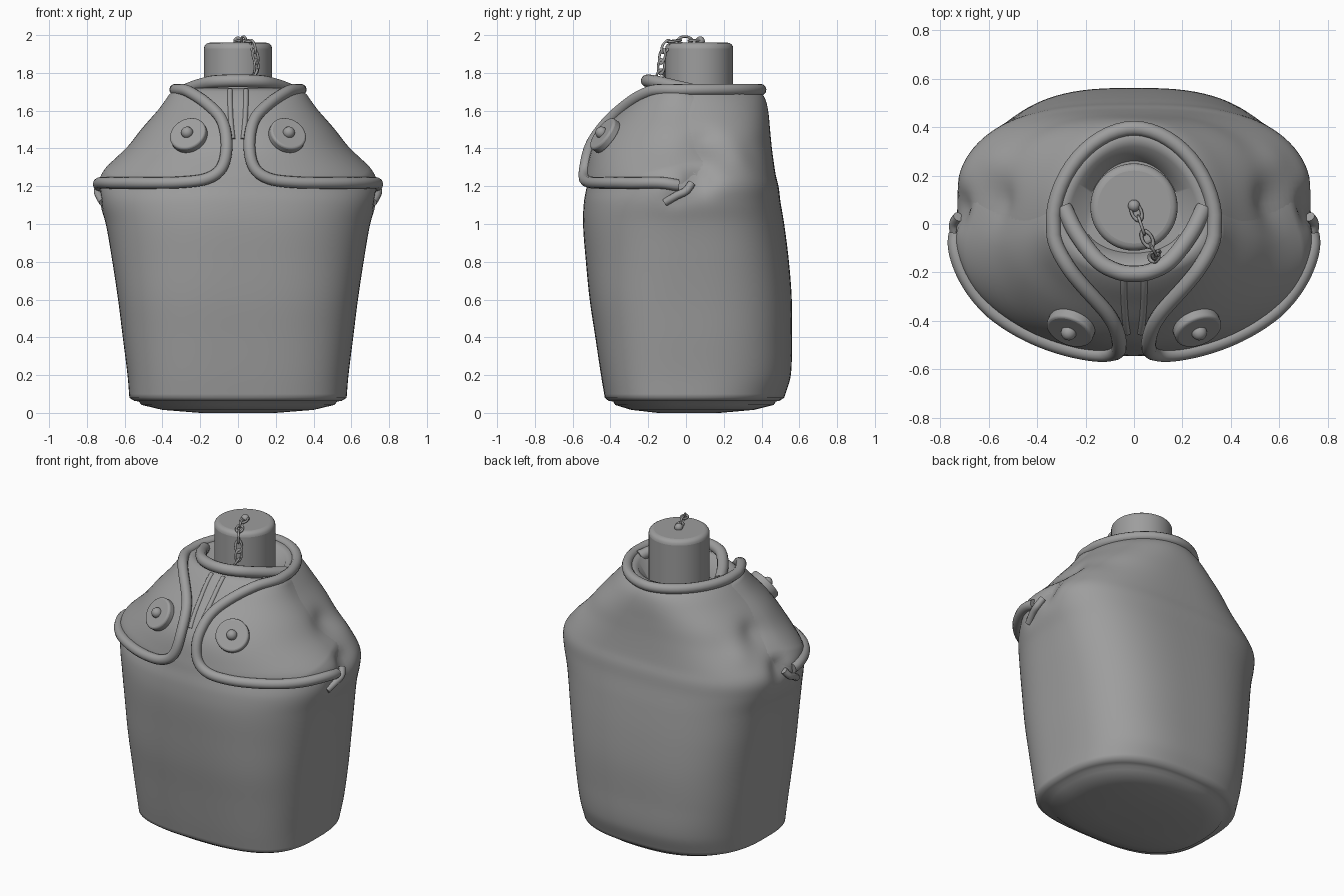
import bpy, bmesh, math
from mathutils import Vector, Matrix

if "Cube" in bpy.data.objects:
    bpy.data.objects.remove(bpy.data.objects["Cube"])

grey = bpy.data.materials.new("canvas_grey")
grey.diffuse_color = (0.34, 0.34, 0.34, 1)
grey.use_nodes = True
grey.node_tree.nodes["Principled BSDF"].inputs["Base Color"].default_value = grey.diffuse_color

# Cover sections: z, half width, front depth, back depth, front and back roundness
KEYS = [
    (.08, .575, .43, .52, 3.0, 2.6), (.20, .585, .45, .555, 3.0, 2.7),
    (.40, .61, .48, .56, 2.9, 2.8), (.60, .635, .51, .56, 2.8, 2.8),
    (.80, .665, .53, .545, 2.6, 2.8), (1.0, .70, .545, .52, 2.4, 2.8),
    (1.12, .735, .54, .50, 2.2, 2.8), (1.2, .745, .525, .49, 2, 2.8),
    (1.26, .72, .515, .475, 2, 2.8), (1.4, .59, .48, .455, 2, 2.7),
    (1.5, .51, .415, .445, 2, 2.6), (1.6, .42, .325, .435, 2, 2.3),
    (1.66, .37, .27, .42, 2, 2.1), (1.7, .335, .225, .395, 2, 1.9),
    (1.72, .31, .195, .365, 2, 1.8)]
# Soft dents and bulges: centre, radius, depth
DENTS = [((.74, .07, 1.24), .08, .05), ((.56, .10, 1.43), .09, .035),
         ((.60, .28, 1.40), .09, -.02), ((.73, -.06, 1.14), .05, .015)]


def section(z):
    z = min(max(z, KEYS[0][0]), KEYS[-1][0])
    i = max(k for k in range(len(KEYS) - 1) if KEYS[k][0] <= z)
    k0, k1 = KEYS[i], KEYS[i + 1]
    before, after = KEYS[max(i - 1, 0)], KEYS[min(i + 2, len(KEYS) - 1)]
    h = k1[0] - k0[0]
    u = (z - k0[0]) / h
    out = []
    for c in range(1, 6):
        m0 = (k1[c] - before[c]) / (k1[0] - before[0]) * h
        m1 = (after[c] - k0[c]) / (after[0] - k0[0]) * h
        out.append((2*u**3 - 3*u*u + 1)*k0[c] + (u**3 - 2*u*u + u)*m0
                   + (3*u*u - 2*u**3)*k1[c] + (u**3 - u*u)*m1)
    return out


def outline(t, a, f, b, nf, nb):
    """Rounded D outline; t = 0 is the right side, negative t runs to the front."""
    c, s = math.cos(t), math.sin(t)
    n, depth = (nf, f) if s < 0 else (nb, b)
    return (math.copysign(a * abs(c) ** (2 / n), c),
            math.copysign(depth * abs(s) ** (2 / n), s))


def surf(t, z):
    x, y = outline(t, *section(z))
    p = Vector((x, y, z))
    q = Vector((abs(x), y, z))
    inward = Vector((-x, -y, 0)).normalized()
    for centre, r, d in DENTS:
        p += inward * d * math.exp(-(q - Vector(centre)).length_squared / r**2)
    return p


def normal(t, z):
    e = .03
    du = surf(t + e, z) - surf(t - e, z)
    dv = surf(t, min(z + e, 1.72)) - surf(t, z - e)
    return du.cross(dv).normalized()


def lifted(t, z, d):
    return surf(t, z) + normal(t, z) * d


def finish(ob, angle=45):
    ob.data.materials.clear()
    ob.data.materials.append(grey)
    bpy.ops.object.select_all(action='DESELECT')
    ob.select_set(True)
    bpy.context.view_layer.objects.active = ob
    bpy.ops.object.shade_smooth_by_angle(angle=math.radians(angle))
    return ob


def grid(name, rows, closed=False, caps=False, side=1):
    """Skin a list of point rows."""
    bm = bmesh.new()
    vs = [[bm.verts.new((p[0] * side, p[1], p[2])) for p in r] for r in rows]
    n = len(vs[0])
    for r0, r1 in zip(vs, vs[1:]):
        for j in range(n if closed else n - 1):
            k = (j + 1) % n
            bm.faces.new((r0[j], r0[k], r1[k], r1[j])[::side])
    if caps:
        bm.faces.new(vs[0][::-1])
        bm.faces.new(vs[-1])
    me = bpy.data.meshes.new(name)
    bm.to_mesh(me)
    bm.free()
    ob = bpy.data.objects.new(name, me)
    bpy.context.collection.objects.link(ob)
    return finish(ob, 60)


def catmull(pts, steps=6):
    pts = [Vector(p) for p in pts]
    out = []
    for i in range(len(pts) - 1):
        p0, p1, p2, p3 = pts[max(i-1, 0)], pts[i], pts[i+1], pts[min(i+2, len(pts)-1)]
        for k in range(steps):
            u = k / steps
            out.append(.5 * (2*p1 + (p2-p0)*u + (2*p0-5*p1+4*p2-p3)*u*u
                             + (3*p1-p0-3*p2+p3)*u**3))
    return out + [pts[-1]]


def tube(name, pts, r):
    cu = bpy.data.curves.new(name, 'CURVE')
    cu.dimensions = '3D'
    cu.bevel_depth, cu.bevel_resolution, cu.use_fill_caps = r, 4, True
    sp = cu.splines.new('POLY')
    sp.points.add(len(pts) - 1)
    for q, p in zip(sp.points, pts):
        q.co = (*p, 1)
    ob = bpy.data.objects.new(name, cu)
    bpy.context.collection.objects.link(ob)
    bpy.ops.object.select_all(action='DESELECT')
    ob.select_set(True)
    bpy.context.view_layer.objects.active = ob
    bpy.ops.object.convert(target='MESH')
    return finish(bpy.context.object, 60)


def flip(p):
    return Vector((-p[0], p[1], p[2]))


# Cover body: base, walls and turned-in neck opening
N = 112
angles = [2 * math.pi * i / N for i in range(N)]


def ring(z, a, f, b, nf=2.5, nb=2.4):
    return [(*outline(t, a, f, b, nf, nb), z) for t in angles]


rows = [ring(0, .2, .15, .18), ring(.016, .40, .29, .36), ring(.042, .51, .375, .465),
        ring(.06, .525, .385, .475, 2.8), ring(.064, .55, .41, .495, 2.9, 2.5)]
rows += [[surf(t, .08 + 1.64 * i / 82) for t in angles] for i in range(83)]
rows += [ring(1.71, .27, .16, .32, 2, 1.9), ring(1.6, .2, .12, .26, 2, 2)]
grid("cover_body", rows, closed=True, caps=True)

# Flap edge, given as x and z on the front, turned into angle and z on the cover
EDGE = [(.325, 1.703), (.25, 1.68), (.155, 1.615), (.08, 1.525), (.058, 1.40),
        (.085, 1.29), (.16, 1.235), (.29, 1.215), (.45, 1.21), (.62, 1.21),
        (.715, 1.215), (.742, 1.205)]
polar = []
for e in catmull([(x, z, 0) for x, z in EDGE], 6):
    a, f, b, nf, nb = section(e.y)
    polar.append((-math.acos(min(1, e.x / a) ** (nf / 2)), e.y))
M = len(polar) - 1


def lift_at(i):
    return .03 * min(1, .3 + i / 8, (M - i) / 14)


# Flaps: puffy layer from the hem back over the shoulder ridge
ROWS = 16
for side, word in ((1, "right"), (-1, "left")):
    rows = []
    for i, (t, z) in enumerate(polar):
        zr = 1.70 - .46 * (i / M) ** 1.1
        row = []
        for k in range(ROWS + 1):
            v = k / ROWS
            puff = lift_at(i) * (.7 + 1.6 * v) * (1 - v) ** .8 - .012 * v
            row.append(lifted(t + (.2 - t) * v, z + (zr - z) * v, puff))
        rows.append(row)
    grid(word + "_flap", rows[::-1], side=side)

# Piping: one hem running round both flaps and behind the neck
hem = [lifted(t, z, lift_at(i)) for i, (t, z) in enumerate(polar)][::-1]
back = [lifted(math.pi / 2 * k / 14, 1.705, .008) for k in range(1, 15)]
half = hem + back
tube("hem_piping", half + [flip(p) for p in half[-2::-1]], .031)

# Front collar roll
c = [(.29, .07, 1.70), (.235, -.04, 1.725), (.15, -.15, 1.75), (.07, -.195, 1.757)]
tube("front_collar", catmull(c + [(0, -.205, 1.758)] + [flip(p) for p in c[::-1]]), .034)

for side, word in ((1, "right"), (-1, "left")):
    # Gathered fold below the front collar
    fold = [lifted(-math.pi/2 + side * (.13 - .008 * k), 1.71 - .026 * k, -.004)
            for k in range(11)]
    tube(word + "_neck_fold", fold, .014)

    # Bunched cloth under the end of the flap
    bunch = catmull([(side * x, y, z) for x, y, z in
                     ((.725, .03, 1.215), (.742, .0, 1.175), (.735, -.05, 1.15), (.715, -.11, 1.115))])
    tube(word + "_bunched_cloth", bunch, .021)

    # Snap button: round washer with a domed stud
    z, x = 1.45, .25
    t = -math.acos(x / section(z)[0])
    p, n = lifted(t, z, .033), normal(t, z)
    p.x *= side
    n.x *= side
    rot = n.to_track_quat('Z', 'Y').to_euler()
    bpy.ops.mesh.primitive_cylinder_add(vertices=40, radius=.1, depth=.05, location=p, rotation=rot)
    ob = bpy.context.object
    ob.name = word + "_snap_washer"
    bev = ob.modifiers.new("round", 'BEVEL')
    bev.width, bev.segments = .012, 3
    finish(ob)
    bpy.ops.mesh.primitive_uv_sphere_add(segments=20, ring_count=12, radius=.032,
                                         location=p + n * .027, rotation=rot)
    bpy.context.object.name = word + "_snap_stud"
    finish(bpy.context.object, 60)

# Screw cap
bpy.ops.mesh.primitive_cylinder_add(vertices=48, radius=.18, depth=.4, location=(0, .07, 1.76))
cap = bpy.context.object
cap.name = "screw_cap"
bev = cap.modifiers.new("round", 'BEVEL')
bev.width, bev.segments = .03, 4
finish(cap)

# Chain peg on the cap
bpy.ops.mesh.primitive_uv_sphere_add(segments=16, ring_count=10, radius=.025, location=(0, .075, 1.968))
bpy.context.object.name = "chain_peg"
finish(bpy.context.object, 60)

# Chain links following a hanging path
path = [(0, .075, 1.974), (.02, .025, 1.972), (.04, -.035, 1.973), (.07, -.09, 1.965),
        (.088, -.122, 1.915), (.097, -.13, 1.86), (.095, -.133, 1.805), (.07, -.14, 1.765)]
for i, (p, q) in enumerate(zip(path, path[1:])):
    p, q = Vector(p), Vector(q)
    rot = (q - p).to_track_quat('X', 'Z').to_matrix().to_4x4()
    bpy.ops.mesh.primitive_torus_add(major_segments=20, minor_segments=8,
                                     major_radius=.02, minor_radius=.0065)
    ob = bpy.context.object
    ob.name = "chain_link"
    ob.data.transform(Matrix.Diagonal((1.75, 1, 1, 1)))
    ob.matrix_world = (Matrix.Translation((p + q) / 2) @ rot
                       @ Matrix.Rotation(math.pi / 2 * (i % 2), 4, 'X'))
    finish(ob, 60)
